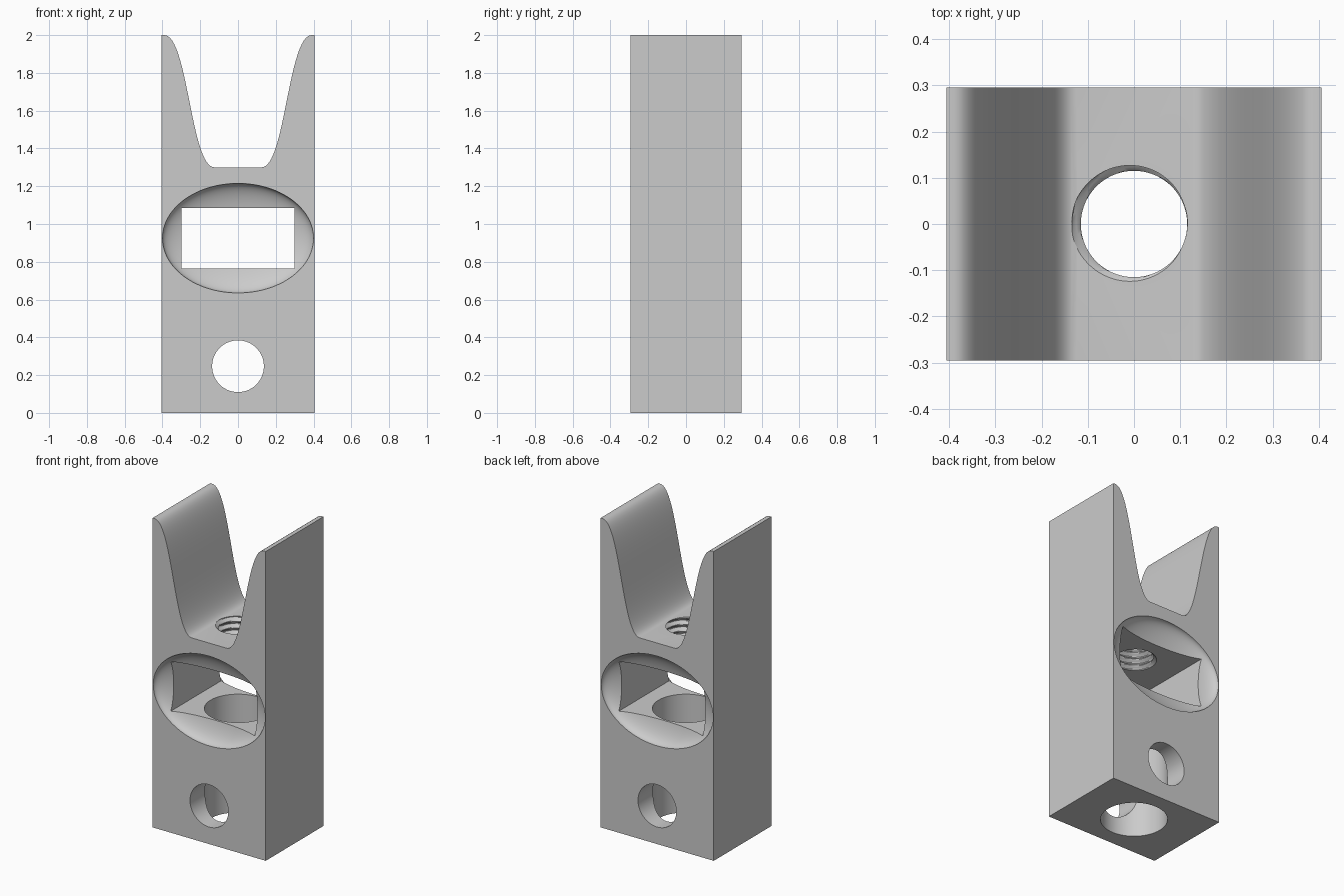
import bpy, bmesh, math
from mathutils import Matrix, Vector

if "Cube" in bpy.data.objects:
    bpy.data.objects.remove(bpy.data.objects["Cube"], do_unlink=True)

HALF_X, HALF_Y, TOP = 0.405, 0.295, 2.0
SLOT_Z = 0.925

grey = bpy.data.materials.new("plain grey")
grey.use_nodes = True
grey.diffuse_color = (0.6, 0.6, 0.6, 1)
grey.node_tree.nodes["Principled BSDF"].inputs["Base Color"].default_value = (0.6, 0.6, 0.6, 1)


def make_object(name, bm):
    bmesh.ops.recalc_face_normals(bm, faces=bm.faces)
    mesh = bpy.data.meshes.new(name)
    bm.to_mesh(mesh)
    bm.free()
    mesh.materials.append(grey)
    obj = bpy.data.objects.new(name, mesh)
    bpy.context.collection.objects.link(obj)
    return obj


def cylinder(name, radius, length, matrix):
    bm = bmesh.new()
    bmesh.ops.create_cone(bm, cap_ends=True, segments=96, radius1=radius,
                          radius2=radius, depth=length, matrix=matrix)
    return make_object(name, bm)


def ellipsoid(name, centre, radii):
    # poles point along y so that the rim is evenly divided
    bm = bmesh.new()
    bmesh.ops.create_uvsphere(
        bm, u_segments=96, v_segments=48, radius=1,
        matrix=Matrix.Translation(centre) @ Matrix.Diagonal((*radii, 1))
        @ Matrix.Rotation(math.pi / 2, 4, "X"))
    return make_object(name, bm)


def thread(name, minor, major, pitch, z0, z1, segments=72, per_turn=8):
    # closed helical screw body with a V-shaped ridge
    bm = bmesh.new()
    count = round((z1 - z0) / pitch * per_turn)
    rings = []
    for i in range(count + 1):
        z = z0 + (z1 - z0) * i / count
        ring = []
        for s in range(segments):
            phase = ((z - z0) / pitch - s / segments) % 1
            wave = min(1, max(0, 1.4 * (1 - abs(2 * phase - 1)) - 0.2))
            r = minor + (major - minor) * wave
            a = math.tau * s / segments
            ring.append(bm.verts.new((r * math.cos(a), r * math.sin(a), z)))
        rings.append(ring)
    for low, high in zip(rings, rings[1:]):
        for s in range(segments):
            t = (s + 1) % segments
            bm.faces.new((low[s], low[t], high[t], high[s]))
    bm.faces.new(rings[0])
    bm.faces.new(rings[-1])
    return make_object(name, bm)


# Block outline: a tall bar with a smooth S-curved notch in the top
curve = [Vector(p) for p in ((0.125, 1.3), (0.25, 1.3), (0.265, TOP), (0.39, TOP))]
side = []
for i in range(33):
    t = i / 32
    weights = ((1 - t) ** 3, 3 * t * (1 - t) ** 2, 3 * t * t * (1 - t), t ** 3)
    side.append(sum((w * p for w, p in zip(weights, curve)), Vector((0, 0))))
side += [Vector((HALF_X, TOP)), Vector((HALF_X, 0))]
outline = [(p.x, p.y) for p in side] + [(-p.x, p.y) for p in reversed(side)]

bm = bmesh.new()
front = bm.faces.new([bm.verts.new((x, -HALF_Y, z)) for x, z in outline])
back = bmesh.ops.extrude_face_region(bm, geom=[front])["geom"]
bmesh.ops.translate(bm, vec=(0, 2 * HALF_Y, 0),
                    verts=[v for v in back if isinstance(v, bmesh.types.BMVert)])
block = make_object("notched_block", bm)

# Cutters: slot, dished recesses, cross hole, bottom bore and threaded hole
bm = bmesh.new()
bmesh.ops.create_cube(bm, size=1, matrix=Matrix.Translation((0, 0, SLOT_Z))
                      @ Matrix.Diagonal((0.6, 1, 0.32, 1)))
cutters = [make_object("slot_cutter", bm)]
for label, sign in (("front", -1), ("back", 1)):
    cutters.append(ellipsoid(label + "_recess_cutter", (0, sign * HALF_Y, SLOT_Z),
                             (0.4, 0.1, 0.29)))
cutters.append(cylinder("cross_hole_cutter", 0.137, 1,
                        Matrix.Translation((0, 0, 0.247))
                        @ Matrix.Rotation(math.pi / 2, 4, "X")))
cutters.append(cylinder("bottom_bore_cutter", 0.197, 1,
                        Matrix.Translation((0, 0, 0.4))))
cutters.append(thread("thread_cutter", 0.115, 0.135, 0.043, 1.0, 1.344))

bpy.context.view_layer.objects.active = block
for cutter in cutters:
    cutter.hide_render = True
    cut = block.modifiers.new(cutter.name, "BOOLEAN")
    cut.operation = "DIFFERENCE"
    cut.solver = "EXACT"
    cut.object = cutter
    bpy.ops.object.modifier_apply(modifier=cut.name)
for cutter in cutters:
    bpy.data.objects.remove(cutter, do_unlink=True)

# Smooth the curved walls, keep the edges crisp
for obj in bpy.context.selected_objects:
    obj.select_set(False)
block.select_set(True)
bpy.ops.object.shade_smooth_by_angle(angle=math.radians(30))
